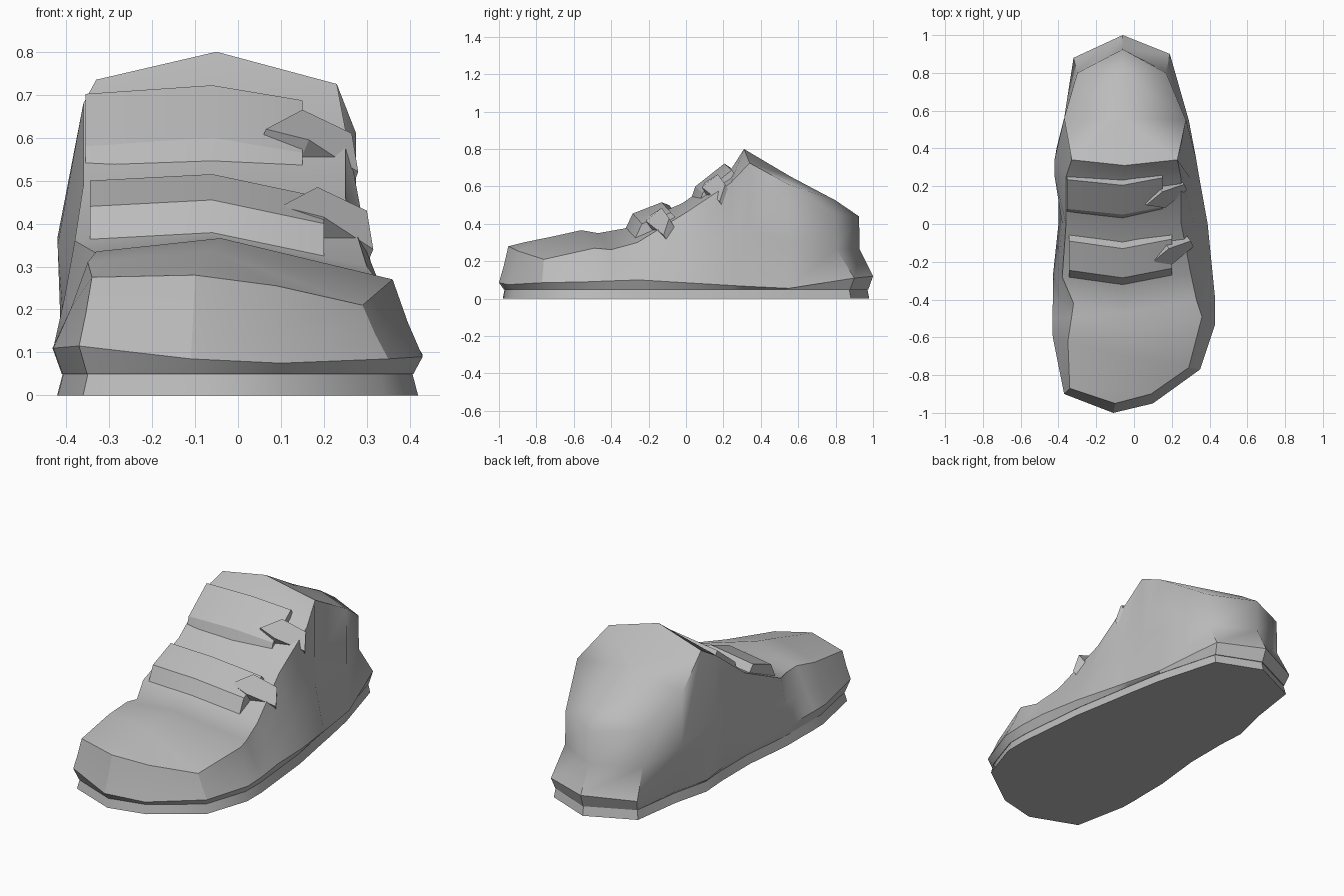
import bpy, bmesh, math
from mathutils import Vector

if "Cube" in bpy.data.objects:
    bpy.data.objects.remove(bpy.data.objects["Cube"])

grey = bpy.data.materials.new("grey")
grey.diffuse_color = (0.5, 0.5, 0.5, 1)
grey.use_nodes = True
grey.node_tree.nodes["Principled BSDF"].inputs["Base Color"].default_value = grey.diffuse_color


def finish(name, bm, angle=32, smooth_zone=None):
    """Fix normals, mark creases and make the object."""
    bmesh.ops.recalc_face_normals(bm, faces=bm.faces)
    for f in bm.faces:
        f.smooth = True
    for e in bm.edges:
        soft = smooth_zone and all(smooth_zone(v.co) for v in e.verts)
        e.smooth = bool(soft) or e.calc_face_angle(0) < math.radians(angle)
    me = bpy.data.meshes.new(name)
    bm.to_mesh(me)
    bm.free()
    me.materials.append(grey)
    ob = bpy.data.objects.new(name, me)
    bpy.context.collection.objects.link(ob)
    return ob


def skin(bm, rings):
    """Quads between successive closed rings."""
    n = len(rings[0])
    for a, b in zip(rings, rings[1:]):
        for i in range(n):
            j = (i + 1) % n
            bm.faces.new((a[i], a[j], b[j], b[i]))


# Stations from toe to heel: widest ridge and upper edge on each side, and spine
toe_ridge, toe_top = (-.11, -1, .085), (-.1, -.95, .28)
heel_ridge, heel_top = (-.06, 1, .12), (-.06, .925, .44)
ridge_right = [(.10, -.95, .075), (.35, -.77, .085), (.43, -.53, .09), (.43, -.4, .095),
               (.415, -.25, .1), (.39, 0, .085), (.345, .25, .07), (.33, .34, .065),
               (.29, .55, .055), (.19, .9, .11)]
ridge_left = [(-.37, -.9, .115), (-.43, -.6, .11), (-.432, -.5, .11), (-.43, -.42, .11),
              (-.43, -.28, .11), (-.40, 0, .09), (-.40, .25, .08), (-.41, .4, .07),
              (-.36, .6, .07), (-.32, .88, .11)]
top_right = [(.09, -.9, .255), (.29, -.76, .21), (.36, -.49, .27), (.33, -.4, .262),
             (.3, -.26, .3), (.25, 0, .46), (.25, .24, .62), (.23, .34, .725),
             (.275, .55, .61), (.17, .8, .45)]
top_left = [(-.34, -.87, .275), (-.35, -.62, .31), (-.33, -.49, .335), (-.32, -.42, .325),
            (-.38, -.28, .36), (-.36, 0, .49), (-.36, .25, .68), (-.33, .34, .735),
            (-.37, .56, .6), (-.3, .8, .46)]
spine = [(-.1, -.87, .3), (-.06, -.7, .335), (-.04, -.56, .366), (-.05, -.47, .35),
         (-.06, -.33, .375), (-.06, -.02, .51), (-.06, .24, .69), (-.05, .31, .8),
         (-.06, .56, .652), (-.06, .8, .525)]


def ring(front, right, back, left):
    return [Vector(p) for p in [front] + right + [back] + left[::-1]]


ridge = ring(toe_ridge, ridge_right, heel_ridge, ridge_left)
top = ring(toe_top, top_right, heel_top, top_left)

# Upper: tapered tuck under the ridge, ridge, waist and rim, closed by the spine
bm = bmesh.new()
tuck = [Vector((p.x * .95, p.y * .975, .05)) for p in ridge]
waist = []
for r, t in zip(ridge, top):
    k = .95 if t.y > .3 else .5
    waist.append(Vector((r.x + (t.x - r.x) * k, r.y + (t.y - r.y) * k,
                         r.z + (t.z - r.z) * .45)))
    if .2 < t.y < .5 and t.x < 0:
        waist[-1].x = -.42          # bulging inner ankle
rings = [[bm.verts.new(p) for p in r] for r in (tuck, ridge, waist, top)]
skin(bm, rings)
bm.faces.new(rings[0])
rim, mid = rings[3], [bm.verts.new(p) for p in spine]
n = len(spine)
right, left = rim[1:n + 1], rim[n + 2:][::-1]
for side in (right, left):
    for i in range(n - 1):
        bm.faces.new((side[i], side[i + 1], mid[i + 1], mid[i]))
    bm.faces.new((rim[0], side[0], mid[0]))
    bm.faces.new((rim[n + 1], side[-1], mid[-1]))
finish("upper", bm, 32, lambda c: c.y > .5 and c.z > .15 or (c.y > .3 and c.z > .77))

# Sole: slab slightly flared towards the ground
bm = bmesh.new()
slab = [[bm.verts.new((p.x * sx, p.y * sy, z)) for p in ridge]
        for sx, sy, z in ((.975, .98, 0), (.94, .968, .058))]
skin(bm, slab)
bm.faces.new(slab[0])
bm.faces.new(slab[1])
finish("sole", bm, 35)


# Raised straps across the throat: a wedge profile carried over three points
def strap(name, profile, spots):
    bm = bmesh.new()
    loops = [[bm.verts.new((x, y + dy, z + dz)) for y, z in profile] for x, dy, dz in spots]
    for a, b in zip(loops, loops[1:]):
        for i in range(len(a)):
            j = (i + 1) % len(a)
            bm.faces.new((a[i], a[j], b[j], b[i]))
    bm.faces.new(loops[0])
    bm.faces.new(loops[-1])
    finish(name, bm, 25)


strap("lower_strap", [(-.33, .36), (-.285, .455), (-.13, .515), (-.08, .46)],
      [(-.345, .04, -.015), (-.06, 0, 0), (.2, .05, -.055)])
strap("upper_strap", [(.02, .51), (.05, .6), (.205, .722), (.25, .66)],
      [(-.355, .03, -.02), (-.06, 0, 0), (.15, .04, -.035)])


# Pointed lace tabs on the outer side
def lace_tab(name, x, y, z):
    bm = bmesh.new()
    outline = [(0, 0, 0), (.085, .07, .045), (.2, .11, -.01), (.215, .08, -.1), (.1, -.015, -.025)]
    depth = Vector((-.025, .035, -.06))
    a = [bm.verts.new(Vector(p) + Vector((x, y, z))) for p in outline]
    b = [bm.verts.new(v.co + depth) for v in a]
    skin(bm, [a, b])
    bm.faces.new(a)
    bm.faces.new(b)
    finish(name, bm, 25)


lace_tab("upper_lace_tab", .065, .1, .62)
lace_tab("lower_lace_tab", .1, -.2, .44)
